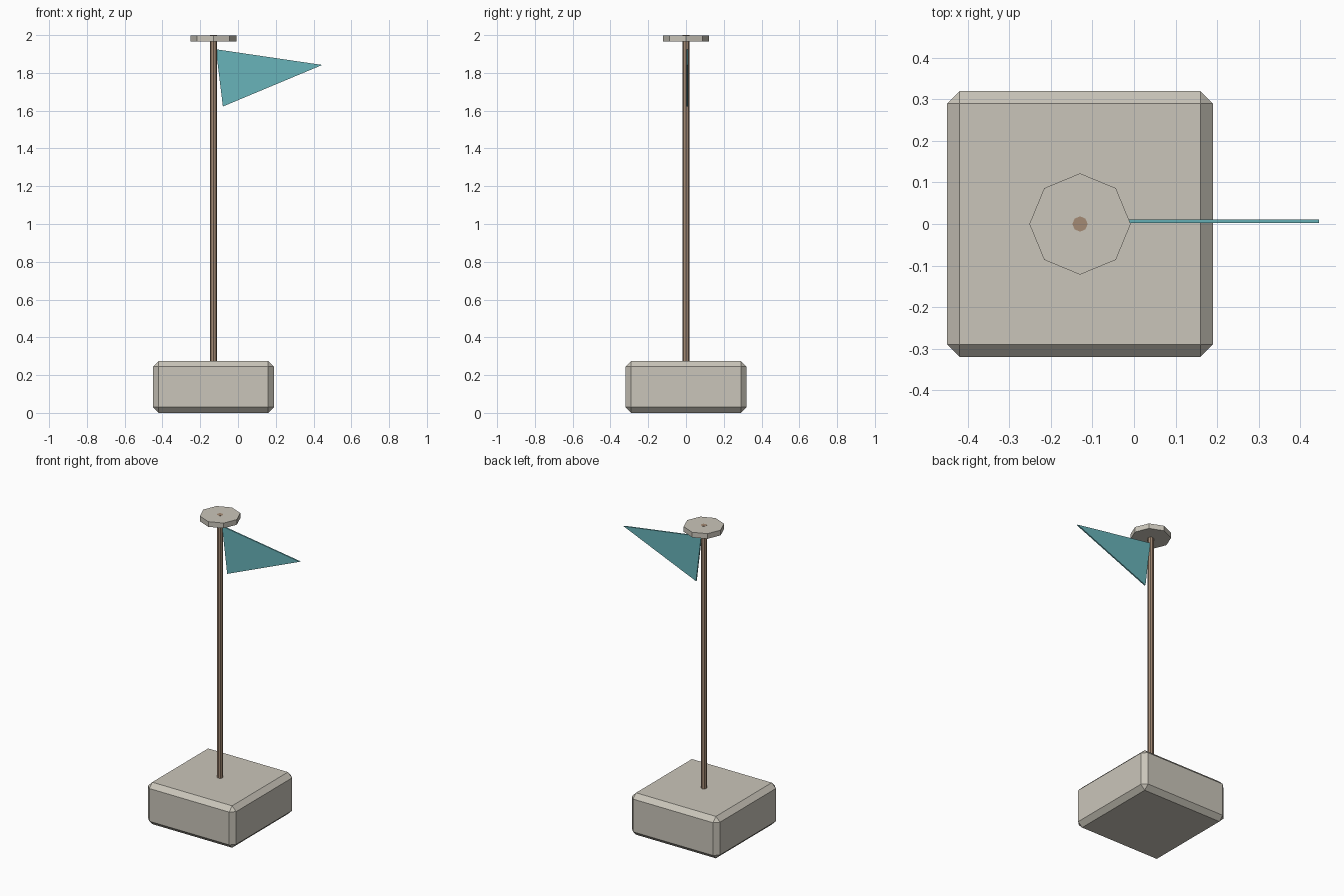
import bpy
import bmesh

cube = bpy.data.objects.get("Cube")
if cube:
    bpy.data.objects.remove(cube, do_unlink=True)

POLE_X = -0.13


def make_material(name, rgb):
    mat = bpy.data.materials.new(name)
    mat.use_nodes = True
    mat.diffuse_color = (*rgb, 1)
    bsdf = next(n for n in mat.node_tree.nodes if n.type == "BSDF_PRINCIPLED")
    bsdf.inputs["Base Color"].default_value = (*rgb, 1)
    return mat


stone = make_material("pale stone", (0.59, 0.56, 0.49))
wood = make_material("brown wood", (0.376, 0.258, 0.178))
cloth = make_material("teal cloth", (0.138, 0.456, 0.49))


def octagon_column(name, radius, bottom, top, mat):
    """Eight-sided upright column on the pole axis."""
    bpy.ops.mesh.primitive_cylinder_add(
        vertices=8, radius=radius, depth=top - bottom,
        location=(POLE_X, 0, (bottom + top) / 2))
    obj = bpy.context.object
    obj.name = name
    obj.data.materials.append(mat)
    return obj


# Chamfered base block
bpy.ops.mesh.primitive_cube_add(size=1, location=(POLE_X, 0, 0.1375))
base = bpy.context.object
base.name = "base_block"
base.scale = (0.64, 0.64, 0.275)
bpy.ops.object.transform_apply(location=False, rotation=False, scale=True)
base.data.materials.append(stone)
chamfer = base.modifiers.new("chamfer", "BEVEL")
chamfer.width = 0.03
chamfer.segments = 1

# Pole, whose end shows through the cap
octagon_column("pole", 0.0185, 0.25, 2.0, wood)
octagon_column("top_cap", 0.122, 1.965, 1.999, stone)

# Thin triangular pennant
bm = bmesh.new()
corners = [(-0.117, 1.925), (-0.08, 1.622), (0.446, 1.842)]
face = bm.faces.new([bm.verts.new((x, 0.002, z)) for x, z in corners])
extruded = bmesh.ops.extrude_face_region(bm, geom=[face])["geom"]
bmesh.ops.translate(bm, vec=(0, 0.009, 0),
                    verts=[v for v in extruded if isinstance(v, bmesh.types.BMVert)])
bmesh.ops.recalc_face_normals(bm, faces=bm.faces)
mesh = bpy.data.meshes.new("pennant")
bm.to_mesh(mesh)
bm.free()
mesh.materials.append(cloth)
bpy.context.collection.objects.link(bpy.data.objects.new("pennant", mesh))
